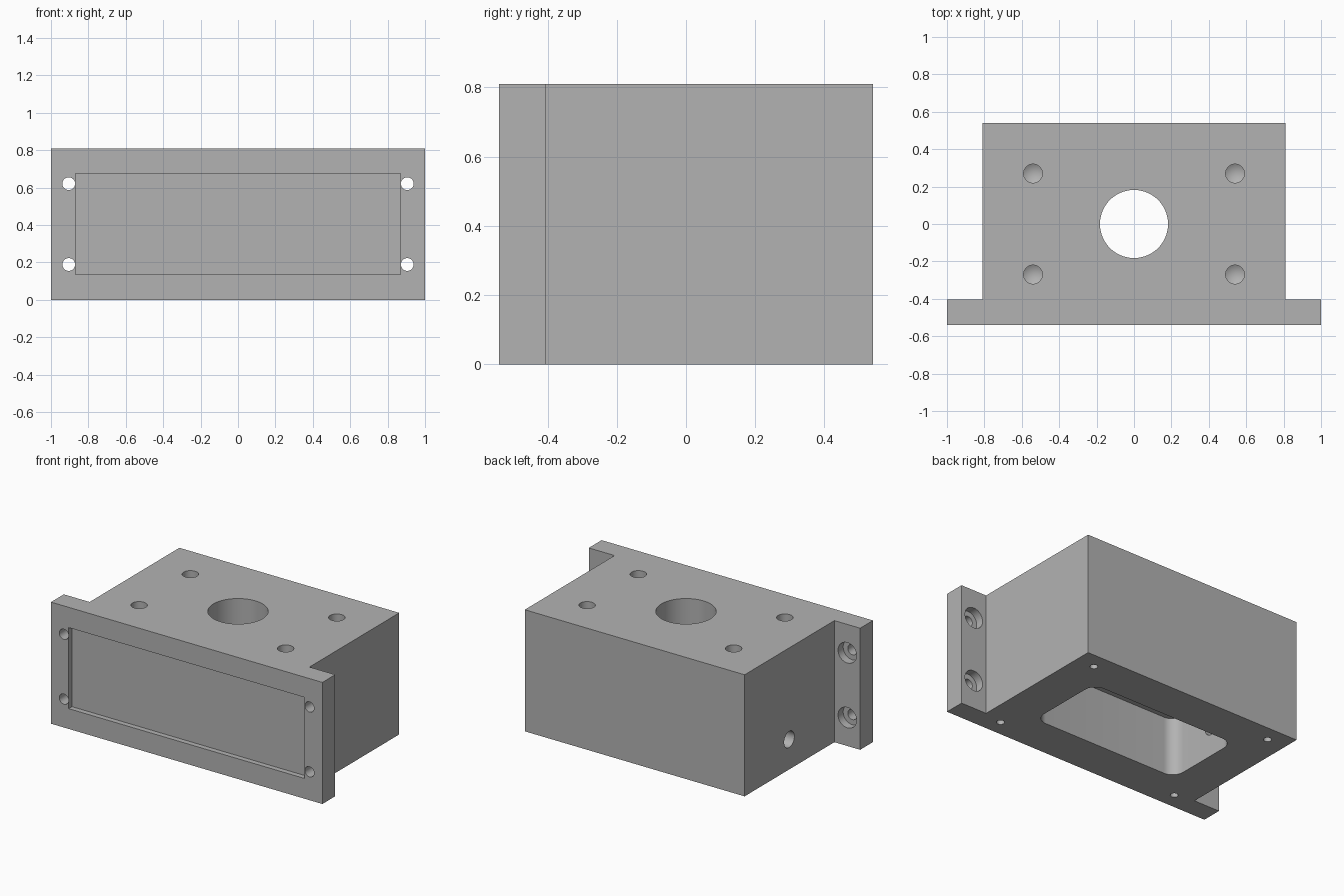
import bpy, bmesh, math
from mathutils import Matrix, Vector

if "Cube" in bpy.data.objects:
    bpy.data.objects.remove(bpy.data.objects["Cube"])

MM = 0.027  # one design unit
HEIGHT = 30 * MM

grey = bpy.data.materials.new("plain grey")
grey.use_nodes = True
grey.diffuse_color = (0.45, 0.45, 0.45, 1)
grey.node_tree.nodes["Principled BSDF"].inputs["Base Color"].default_value = grey.diffuse_color


def make_object(name, bm):
    bmesh.ops.recalc_face_normals(bm, faces=bm.faces)
    mesh = bpy.data.meshes.new(name)
    bm.to_mesh(mesh)
    bm.free()
    mesh.materials.append(grey)
    obj = bpy.data.objects.new(name, mesh)
    bpy.context.collection.objects.link(obj)
    return obj


def prism(name, outline, bottom, top):
    """Extrude an xy outline from bottom to top."""
    bm = bmesh.new()
    face = bm.faces.new([bm.verts.new((x, y, bottom)) for x, y in outline])
    grown = bmesh.ops.extrude_face_region(bm, geom=[face])
    verts = [v for v in grown["geom"] if isinstance(v, bmesh.types.BMVert)]
    bmesh.ops.translate(bm, verts=verts, vec=(0, 0, top - bottom))
    return make_object(name, bm)


def drill(name, start, direction, profile, sides=48):
    """Turned cutter: (radius, depth) pairs along direction from start."""
    bm = bmesh.new()
    turn = Vector((0, 0, 1)).rotation_difference(Vector(direction)).to_matrix().to_4x4()
    place = Matrix.Translation(start) @ turn
    rings = []
    for radius, depth in profile:
        if radius == 0:
            rings.append([bm.verts.new(place @ Vector((0, 0, depth)))] * sides)
            continue
        angles = [2 * math.pi * i / sides for i in range(sides)]
        rings.append([bm.verts.new(place @ Vector((radius * math.cos(a), radius * math.sin(a), depth)))
                      for a in angles])
    bm.faces.new(rings[0])
    for a, b in zip(rings, rings[1:]):
        for i in range(sides):
            j = (i + 1) % sides
            corners = [a[i], a[j], b[j], b[i]]
            bm.faces.new(list(dict.fromkeys(corners)))
    if profile[-1][0] > 0:
        bm.faces.new(rings[-1])
    return make_object(name, bm)


def rounded_rectangle(half_x, half_y, radius, steps=10):
    points = []
    for quarter, (sx, sy) in enumerate([(1, 1), (-1, 1), (-1, -1), (1, -1)]):
        for i in range(steps + 1):
            a = math.pi / 2 * (quarter + i / steps)
            points.append((sx * (half_x - radius) + radius * math.cos(a),
                           sy * (half_y - radius) + radius * math.sin(a)))
    return points


def blind(radius, depth):
    return [(radius, -0.05), (radius, depth), (0, depth + radius * 0.6)]


# Solid block with the wider mounting flange at the front
right_half = [(1, -20 * MM), (1, -15 * MM), (30 * MM, -15 * MM), (30 * MM, 20 * MM)]
outline = right_half + [(-x, y) for x, y in reversed(right_half)]
housing = prism("housing", outline, 0, HEIGHT)

# Pocket in the underside, shallow window recess in the front
front = -20 * MM
recess = [(-0.87, front - 0.1), (0.87, front - 0.1), (0.87, front + 0.035), (-0.87, front + 0.035)]
cutters = [
    prism("pocket_cutter", rounded_rectangle(20 * MM, 10 * MM, 3 * MM), -0.1, 0.385),
    prism("recess_cutter", recess, 5 * MM, 25 * MM),
    drill("centre_bore_cutter", (0, 0, HEIGHT), (0, 0, -1), [(0.182, -0.05), (0.182, 0.5)], 96),
    drill("side_port_cutter", (-30 * MM, 0.07, 0.2), (1, 0, 0), [(0.054, -0.05), (0.054, 0.4)]),
]

for sx in (-1, 1):
    for sy in (-1, 1):
        # Blind holes in the top and small screw holes underneath
        cutters.append(drill("top_hole_cutter", (sx * 20 * MM, sy * 10 * MM, HEIGHT),
                             (0, 0, -1), blind(0.05, 0.27)))
        cutters.append(drill("base_hole_cutter", (sx * 25 * MM, sy * 16 * MM, 0),
                             (0, 0, 1), blind(0.024, 0.2), 32))
        # Counterbored flange holes, entered from behind
        cutters.append(drill("flange_hole_cutter", (sx * 0.905, -15 * MM, HEIGHT / 2 + sy * 8 * MM),
                             (0, -1, 0), [(0.068, -0.05), (0.068, 0.054), (0.034, 0.054), (0.034, 0.25)]))

# Cut everything out of the block
for cutter in cutters:
    cutter.hide_render = True
    mod = housing.modifiers.new(cutter.name, "BOOLEAN")
    mod.operation = "DIFFERENCE"
    mod.solver = "EXACT"
    mod.object = cutter

depsgraph = bpy.context.evaluated_depsgraph_get()
depsgraph.update()
result = bpy.data.meshes.new_from_object(housing.evaluated_get(depsgraph))
housing.modifiers.clear()
housing.data = result
result.name = "housing"
result.materials.clear()
result.materials.append(grey)
for cutter in cutters:
    bpy.data.objects.remove(cutter)

# Smooth bores, crisp edges
for obj in bpy.context.selected_objects:
    obj.select_set(False)
housing.select_set(True)
bpy.context.view_layer.objects.active = housing
bpy.ops.object.shade_smooth_by_angle(angle=math.radians(30))
